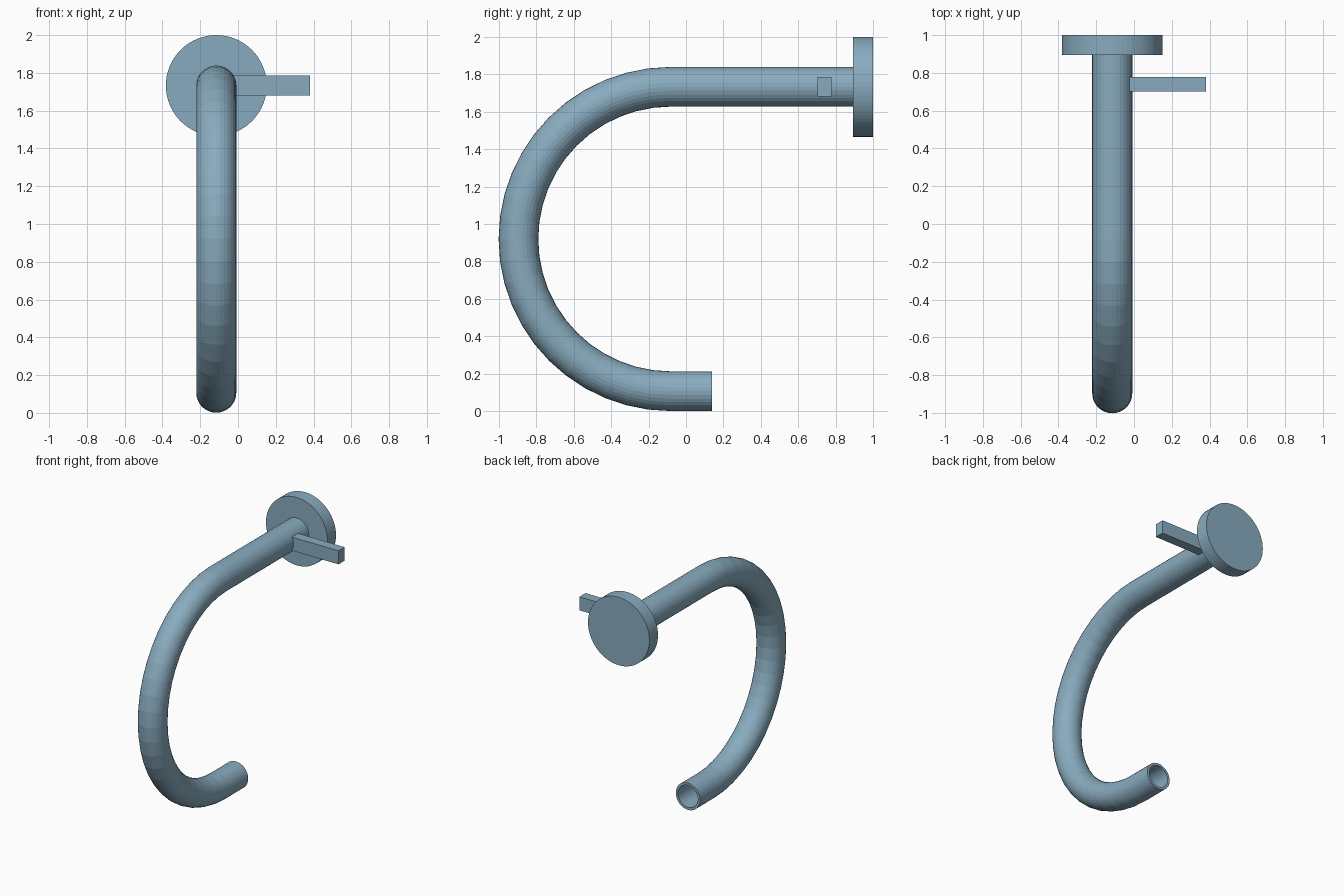
import bpy
import bmesh
import math
from mathutils import Matrix, Vector

cube = bpy.data.objects.get("Cube")
if cube:
    bpy.data.objects.remove(cube, do_unlink=True)

metal = bpy.data.materials.new("blue_grey_metal")
metal.use_nodes = True
colour = (0.25, 0.41, 0.52, 1)
metal.diffuse_color = colour
metal.node_tree.nodes["Principled BSDF"].inputs["Base Color"].default_value = colour

AXIS_X = -0.115           # plane of the bent pipe
BEND_Y, BEND_Z, BEND_R = -0.082, 0.92, 0.813
TOP_Z = BEND_Z + BEND_R
SIDES, BEND_STEPS = 32, 24


def add_object(name, bm):
    bmesh.ops.recalc_face_normals(bm, faces=bm.faces)
    mesh = bpy.data.meshes.new(name)
    bm.to_mesh(mesh)
    bm.free()
    mesh.materials.append(metal)
    obj = bpy.data.objects.new(name, mesh)
    bpy.context.collection.objects.link(obj)
    return obj


# Hollow pipe: straight arm, half-circle bend and short open outlet
stations = [(0.9, TOP_Z, 0)]
for i in range(BEND_STEPS + 1):
    a = math.pi * i / BEND_STEPS
    stations.append((BEND_Y - BEND_R * math.sin(a), BEND_Z + BEND_R * math.cos(a), a))
stations.append((0.14, BEND_Z - BEND_R, math.pi))


def ring(bm, station, radius):
    y, z, a = station
    across = Vector((1, 0, 0))
    outward = Vector((0, -math.sin(a), math.cos(a)))
    centre = Vector((AXIS_X, y, z))
    angles = [math.tau * k / SIDES for k in range(SIDES)]
    return [bm.verts.new(centre + radius * (math.cos(t) * across + math.sin(t) * outward))
            for t in angles]


def bridge(bm, r1, r2):
    for k in range(SIDES):
        n = (k + 1) % SIDES
        bm.faces.new((r1[k], r1[n], r2[n], r2[k]))


bm = bmesh.new()
outer = [ring(bm, s, 0.106) for s in stations]
inner = [ring(bm, s, 0.086) for s in stations]
for wall in (outer, inner):
    for first, second in zip(wall, wall[1:]):
        bridge(bm, first, second)
for end in (0, -1):
    bridge(bm, outer[end], inner[end])
add_object("pipe", bm)

# Round wall plate at the back
bm = bmesh.new()
bmesh.ops.create_cone(bm, cap_ends=True, segments=64, radius1=0.267, radius2=0.267,
                      depth=0.107,
                      matrix=Matrix.Translation((AXIS_X, 0.9465, TOP_Z))
                      @ Matrix.Rotation(math.pi / 2, 4, "X"))
add_object("wall_plate", bm)

# Rectangular lever on the left of the arm, rooted in the pipe wall
bm = bmesh.new()
bmesh.ops.create_cube(bm, size=1, matrix=Matrix.Translation((0.178, 0.74, TOP_Z))
                      @ Matrix.Diagonal((0.408, 0.076, 0.106, 1)))
add_object("lever", bm)
